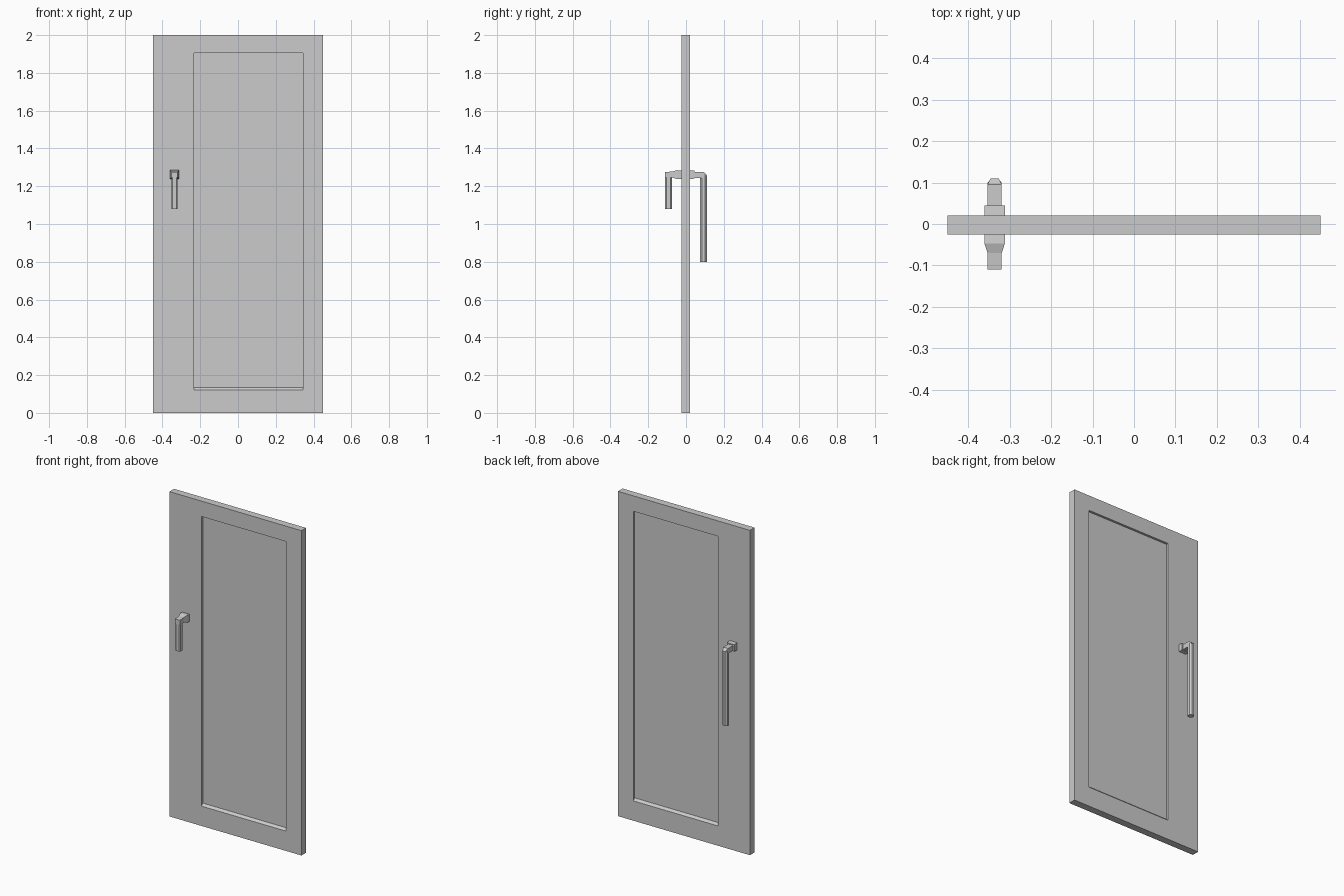
import bpy, bmesh

if "Cube" in bpy.data.objects:
    bpy.data.objects.remove(bpy.data.objects["Cube"])

HX = -0.336  # handle centre in x


def skin(name, loops):
    """Bridge a sequence of equal-sized vertex loops and cap both ends."""
    bm = bmesh.new()
    rings = [[bm.verts.new(p) for p in loop] for loop in loops]
    n = len(rings[0])
    for a, b in zip(rings, rings[1:]):
        for i in range(n):
            j = (i + 1) % n
            bm.faces.new((a[i], a[j], b[j], b[i]))
    bm.faces.new(rings[0])
    bm.faces.new(rings[-1])
    bmesh.ops.recalc_face_normals(bm, faces=bm.faces)
    mesh = bpy.data.meshes.new(name)
    bm.to_mesh(mesh)
    bm.free()
    obj = bpy.data.objects.new(name, mesh)
    bpy.context.collection.objects.link(obj)
    return obj


def rect(y, x0, x1, z0, z1):
    return [(x0, y, z0), (x1, y, z0), (x1, y, z1), (x0, y, z1)]


def block(name, sections):
    """Loft along y from (y, half width, bottom, top) sections."""
    return skin(name, [rect(y, HX - w, HX + w, z0, z1) for y, w, z0, z1 in sections])


def grip_section(side, z, inner=0.075, outer=0.11, cut=0.01, w=0.017):
    """Bar outline with chamfered corners on all sides."""
    prof = [(-w, inner + cut), (-w + cut, inner), (w - cut, inner), (w, inner + cut),
            (w, outer - cut), (w - cut, outer), (cut - w, outer), (-w, outer - cut)]
    return [(HX + x, side * y, z) for x, y in prof]


# Door leaf with a recessed panel and sloped sill on both faces
outer = (-0.45, 0.45, 0, 2)
opening = (-0.232, 0.345, 0.122, 1.905)
panel = (-0.232, 0.345, 0.135, 1.905)
skin("door_leaf", [
    rect(-0.011, *panel), rect(-0.025, *opening), rect(-0.025, *outer),
    rect(0.02, *outer), rect(0.02, *opening), rect(0.006, *panel)])

# Front handle: flared mount, arm and short grip
block("front_handle_arm", [
    (-0.025, 0.0245, 1.238, 1.282), (-0.047, 0.0245, 1.238, 1.285),
    (-0.07, 0.017, 1.245, 1.278), (-0.11, 0.017, 1.245, 1.275)])
skin("front_handle_grip", [grip_section(-1, 1.08, cut=0.007), grip_section(-1, 1.25, cut=0.007)])

# Back handle: square mount, arm and long grip
block("back_handle_mount", [(0.02, 0.0245, 1.238, 1.285), (0.045, 0.0245, 1.24, 1.282)])
block("back_handle_arm", [
    (0.044, 0.017, 1.243, 1.275), (0.095, 0.017, 1.243, 1.275),
    (0.11, 0.010, 1.255, 1.26)])
skin("back_handle_grip", [grip_section(1, 0.80), grip_section(1, 1.26)])
